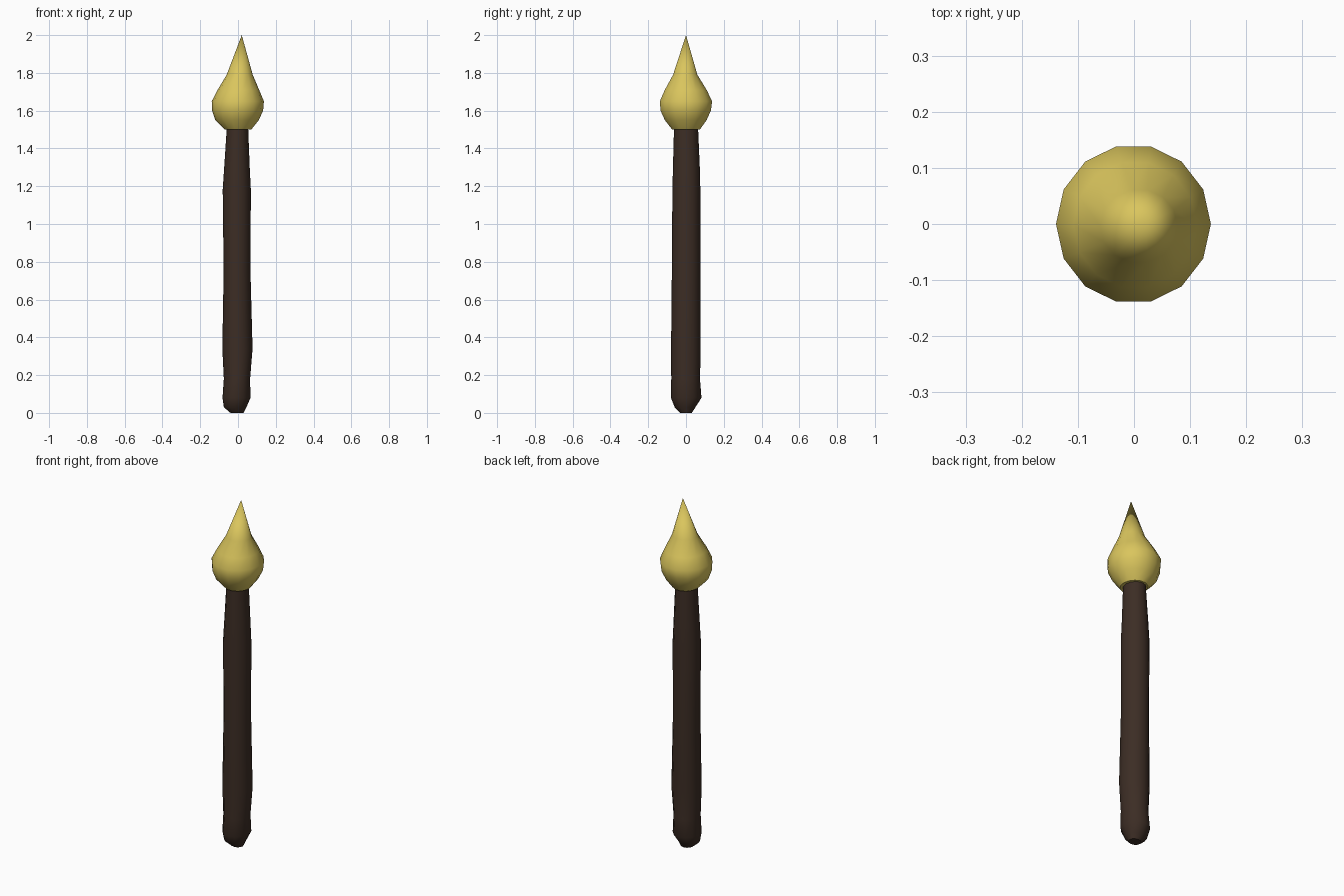
import bpy, bmesh, math

cube = bpy.data.objects.get("Cube")
if cube:
    bpy.data.objects.remove(cube, do_unlink=True)


def material(name, rgb):
    m = bpy.data.materials.new(name)
    m.use_nodes = True
    m.diffuse_color = (*rgb, 1)
    m.node_tree.nodes["Principled BSDF"].inputs["Base Color"].default_value = (*rgb, 1)
    return m


def loft(name, rings, sides, mat, tip=None, angle=40):
    """Skin oval rings given as (z, x_min, x_max, y_min, y_max)."""
    bm = bmesh.new()
    loops = []
    for z, x0, x1, y0, y1 in rings:
        loop = []
        for i in range(sides):
            a = math.tau * i / sides
            loop.append(bm.verts.new(((x0 + x1) / 2 + (x1 - x0) / 2 * math.cos(a),
                                      (y0 + y1) / 2 + (y1 - y0) / 2 * math.sin(a), z)))
        loops.append(loop)
    for low, high in zip(loops, loops[1:]):
        for i in range(sides):
            j = (i + 1) % sides
            bm.faces.new((low[i], low[j], high[j], high[i]))
    bm.faces.new(loops[0][::-1])
    if tip:
        point = bm.verts.new(tip)
        for i in range(sides):
            bm.faces.new((loops[-1][i], loops[-1][(i + 1) % sides], point))
    else:
        bm.faces.new(loops[-1])
    mesh = bpy.data.meshes.new(name)
    bm.to_mesh(mesh)
    bm.free()
    mesh.materials.append(mat)
    obj = bpy.data.objects.new(name, mesh)
    bpy.context.collection.objects.link(obj)
    bpy.ops.object.select_all(action="DESELECT")
    obj.select_set(True)
    bpy.context.view_layer.objects.active = obj
    bpy.ops.object.shade_smooth_by_angle(angle=math.radians(angle))
    return obj


brown = material("dark wood", (0.045, 0.026, 0.018))
yellow = material("flame yellow", (0.70, 0.56, 0.11))

# Uneven wooden handle with a knobbed foot
loft("handle", [
    (0.00, -0.04, 0.03, -0.03, 0.03),
    (0.03, -0.075, 0.045, -0.06, 0.05),
    (0.08, -0.082, 0.066, -0.08, 0.082),
    (0.18, -0.075, 0.064, -0.078, 0.074),
    (0.34, -0.083, 0.077, -0.079, 0.078),
    (0.75, -0.076, 0.066, -0.075, 0.077),
    (1.18, -0.081, 0.068, -0.072, 0.076),
    (1.30, -0.073, 0.062, -0.069, 0.073),
    (1.53, -0.058, 0.053, -0.063, 0.063),
], 12, brown)

# Teardrop flame with a slightly offset tip
loft("flame", [
    (1.50, -0.07, 0.07, -0.075, 0.075),
    (1.55, -0.12, 0.11, -0.115, 0.112),
    (1.60, -0.137, 0.133, -0.138, 0.135),
    (1.65, -0.139, 0.137, -0.142, 0.142),
    (1.71, -0.108, 0.112, -0.115, 0.112),
    (1.79, -0.06, 0.078, -0.07, 0.062),
], 14, yellow, tip=(0.02, 0, 2.0), angle=45)
